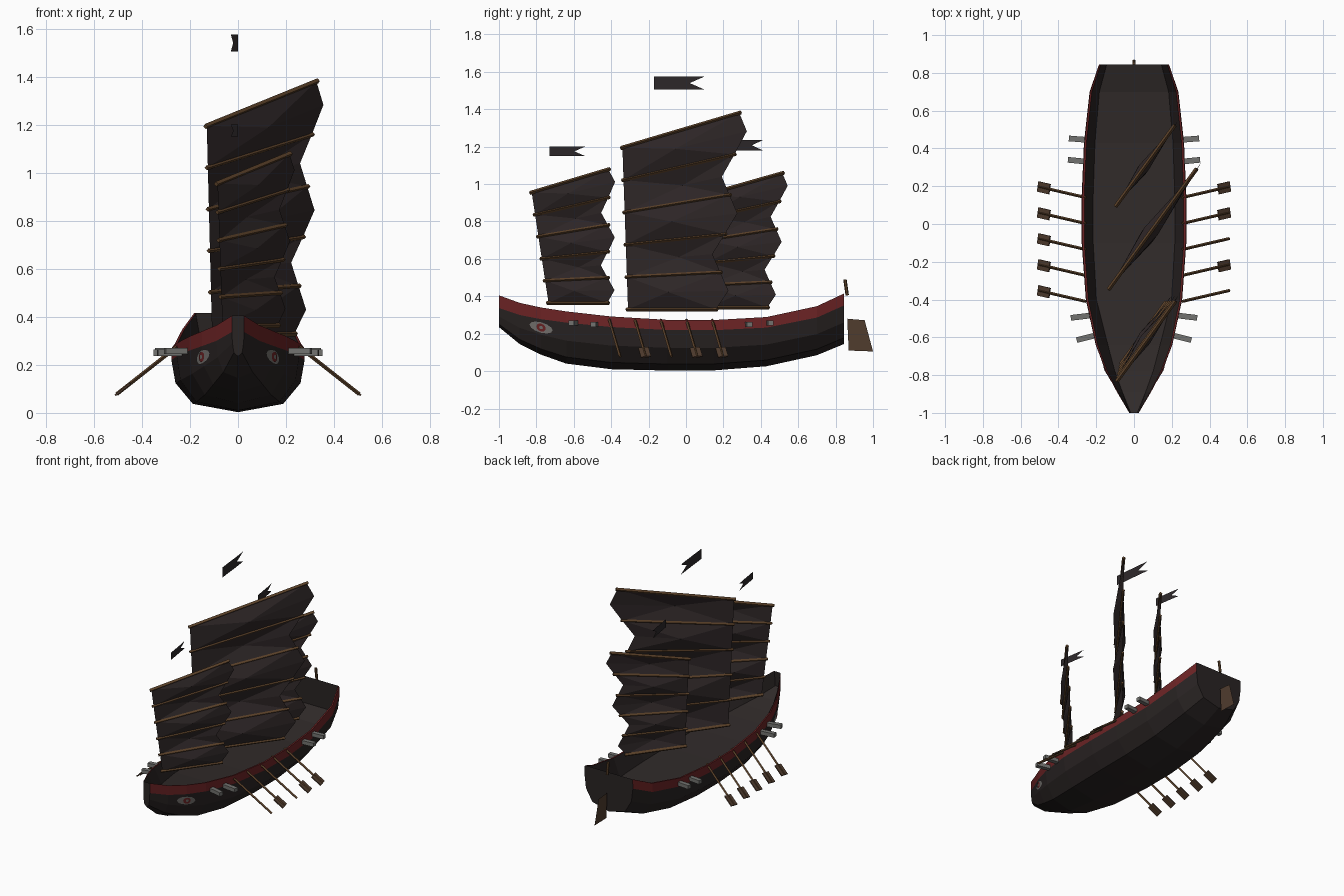
import bpy, bmesh, math
from mathutils import Vector
from mathutils.bvhtree import BVHTree

old = bpy.data.objects.get("Cube")
if old:
    bpy.data.objects.remove(old, do_unlink=True)


def material(name, r, g, b):
    m = bpy.data.materials.new(name)
    m.use_nodes = True
    m.diffuse_color = (r, g, b, 1)
    bsdf = m.node_tree.nodes["Principled BSDF"]
    bsdf.inputs["Base Color"].default_value = (r, g, b, 1)
    bsdf.inputs["Roughness"].default_value = 0.9
    return m


HULL = material("dark hull wood", 0.022, 0.017, 0.0165)
DECK = material("deck wood", 0.030, 0.0235, 0.0225)
SAIL = material("dark sail cloth", 0.029, 0.021, 0.0215)
FLAG = material("flag cloth", 0.026, 0.021, 0.023)
RED = material("red paint", 0.15, 0.017, 0.018)
WOOD = material("brown spar wood", 0.105, 0.053, 0.022)
BLADE = material("paddle wood", 0.08, 0.045, 0.027)
IRON = material("grey iron", 0.17, 0.17, 0.16)
EYE = material("pale eye paint", 0.18, 0.17, 0.16)


def add(name, bm, *mats):
    me = bpy.data.meshes.new(name)
    bm.to_mesh(me)
    bm.free()
    ob = bpy.data.objects.new(name, me)
    bpy.context.scene.collection.objects.link(ob)
    for m in mats:
        me.materials.append(m)
    return ob


def mirror(ob):
    ob.modifiers.new("Mirror", 'MIRROR').use_axis[0] = True


def rod(bm, a, b, radius, sides=4):
    """Rod between two points."""
    a, b = Vector(a), Vector(b)
    res = bmesh.ops.create_cone(bm, cap_ends=True, segments=sides, radius1=radius,
                                radius2=radius, depth=(b - a).length)
    rot = (b - a).to_track_quat('Z', 'Y')
    for v in res["verts"]:
        v.co = rot @ v.co + (a + b) / 2


def box(bm, centre, along, across, length, width, thick):
    """Box lying along two given directions."""
    along = along.normalized()
    normal = along.cross(across).normalized()
    across = normal.cross(along)
    for v in bmesh.ops.create_cube(bm, size=1)["verts"]:
        x, y, z = v.co
        v.co = centre + along * x * length + across * y * width + normal * z * thick


# Hull: stations of y, half width, sheer height, keel height
stations = [(-1, .025, .405, .235), (-.89, .09, .365, .145), (-.775, .151, .34, .088),
            (-.64, .203, .319, .04), (-.4, .255, .292, .01), (-.1, .277, .274, .003),
            (.15, .277, .273, .004), (.43, .265, .289, .026), (.7, .235, .347, .085),
            (.845, .185, .415, .145)]
bm = bmesh.new()
rings = []
for y, w, top, keel in stations:
    band = top - .054 - .014 * y * y
    deck = top - .1 - .12 * max(y, 0) ** 2
    inner = (.78 if y > -.6 else .68) * w
    h = band - keel
    section = [(0, keel), (.68 * w, keel + .16 * h), (.94 * w, keel + .56 * h), (w, band),
               (.99 * w, top), (.95 * w, top), (inner, deck), (0, deck)]
    rings.append([bm.verts.new((x, y, z)) for x, z in section])
for a, b in zip(rings, rings[1:]):
    for i in range(7):
        f = bm.faces.new((a[i], b[i], b[i + 1], a[i + 1]))
        f.material_index = (0, 0, 0, 1, 1, 0, 2)[i]
# Stem face and transom
for ring, st, flip in ((rings[0], stations[0], False), (rings[-1], stations[-1], True)):
    peak = bm.verts.new((0, st[0], st[2]))
    loop = ring[:5] + [peak]
    bm.faces.new(loop[::-1] if flip else loop)
surface = BVHTree.FromBMesh(bm)
mirror(add("hull", bm, HULL, RED, DECK))


def hull_x(y, z):
    return surface.ray_cast(Vector((1, y, z)), Vector((-1, 0, 0)))[0].x


# Painted eyes draped over the bow
for name, ry, rz, lift, mat in (("eye_white", .062, .028, .004, EYE),
                                ("eye_iris", .025, .021, .007, RED),
                                ("eye_pupil", .01, .009, .009, IRON)):
    bm = bmesh.new()
    pts = [(0, 0)] + [(math.cos(math.tau * i / 12), math.sin(math.tau * i / 12)) for i in range(12)]
    vs = []
    for c, s in pts:
        y, z = -.775 + ry * c, .233 + rz * s - .25 * ry * c
        vs.append(bm.verts.new((hull_x(y, z) + lift, y, z)))
    for i in range(12):
        bm.faces.new((vs[0], vs[1 + i], vs[1 + (i + 1) % 12]))
    mirror(add(name, bm, mat))

# Sails: mast y, sideways lean of the foot, then (y, z) of luff bottom, luff top,
# leech bottom, leech top
SLANT = .73
sails = {"fore": (-.708, -.045, (-.735, .365), (-.825, .955), (-.42, .365), (-.415, 1.078)),
         "main": (-.162, 0, (-.31, .33), (-.34, 1.195), (.16, .33), (.285, 1.38)),
         "aft": (.227, 0, (.12, .34), (.1, .94), (.435, .34), (.515, 1.058))}
for name, (mast, lean, lb, lt, eb, et) in sails.items():
    size = (lt[1] - lb[1]) / .87
    normal = Vector((1, -SLANT, 0)).normalized()

    def on_sail(y, z, t):
        return Vector((SLANT * (y - mast) + lean * (1 - t), y, z))

    cloth, spars, rows = bmesh.new(), bmesh.new(), []
    for k in range(11):
        t = k / 10
        luff = on_sail(*Vector(lb).lerp(Vector(lt), t), t)
        leech = on_sail(*Vector(eb).lerp(Vector(et), t - .07 * t * (1 - t)), t)
        along = (leech - luff).normalized()
        mid = luff.lerp(leech, .5)
        if k % 2:
            # Panels billow to alternate sides, with a scalloped leech
            side = 1 if k % 4 == 1 else -1
            leech += along * side * .068 * size
            mid += normal * side * .04 * size
        else:
            r = .011 if k in (0, 10) else .0095
            rod(spars, luff - along * .01, leech + along * .01, r)
        rows.append([cloth.verts.new(p) for p in (luff, mid, leech)])
    for k in range(0, 10, 2):
        low, mid, high = rows[k:k + 3]
        for edge in (low, high):
            for j in (0, 2):
                cloth.faces.new((edge[j], edge[1], mid[1]))
                cloth.faces.new((edge[j], mid[1], mid[j]))
    add(name + "_sail", cloth, SAIL)
    add(name + "_battens", spars, WOOD)

# Swallow-tailed flags: start y, length, bottom z, top z
for name, y, length, z0, z1 in (("fore_flag", -.73, .19, 1.15, 1.2),
                                ("main_flag", -.17, .27, 1.505, 1.575),
                                ("aft_flag", .22, .19, 1.18, 1.235)):
    bm = bmesh.new()
    v = [bm.verts.new((x, y + t * length, z0 + h * (z1 - z0))) for x, t, h in
         ((0, 0, 0), (0, 0, 1), (-.02, .7, 0), (-.02, .7, .5), (-.02, .7, 1),
          (-.03, 1, 0), (-.03, 1, 1))]
    for ids in ((0, 2, 3, 4, 1), (2, 5, 3), (3, 6, 4)):
        bm.faces.new([v[i] for i in ids])
    add(name, bm, FLAG)

# Oars: five a side, two on the left without a blade
shafts, blades = bmesh.new(), bmesh.new()
for side in (-1, 1):
    for i in range(5):
        y = -.41 + .1375 * i
        a, b = Vector((side * .255, y, .275)), Vector((side * .505, y + .058, .078))
        d = (b - a).normalized()
        rod(shafts, a, b, .008)
        if side == -1 or i not in (0, 2):
            box(blades, b - d * .036, d, Vector((0, 1, 0)), .08, .055, .008)
add("oar_shafts", shafts, WOOD)
add("oar_blades", blades, BLADE)

# Square-sided cannons poking out over the sides
bm = bmesh.new()
for y, z, inner, splay in ((-.59, .258, .205, -.025), (-.485, .25, .235, -.012),
                           (.33, .25, .25, .01), (.445, .258, .245, .008)):
    out = Vector((.1, splay, 0))
    box(bm, Vector((inner, y, z)) + out / 2, out, Vector((0, 1, 0)), .1, .03, .026)
mirror(add("cannons", bm, IRON))

# Rudder sheet and tiller
bm = bmesh.new()
bm.faces.new([bm.verts.new((0, y, z)) for y, z in
              ((.862, .28), (.955, .272), (1, .105), (.87, .11))])
add("rudder", bm, BLADE)
bm = bmesh.new()
rod(bm, (0, .862, .405), (0, .85, .49), .009, 6)
add("tiller", bm, WOOD)
